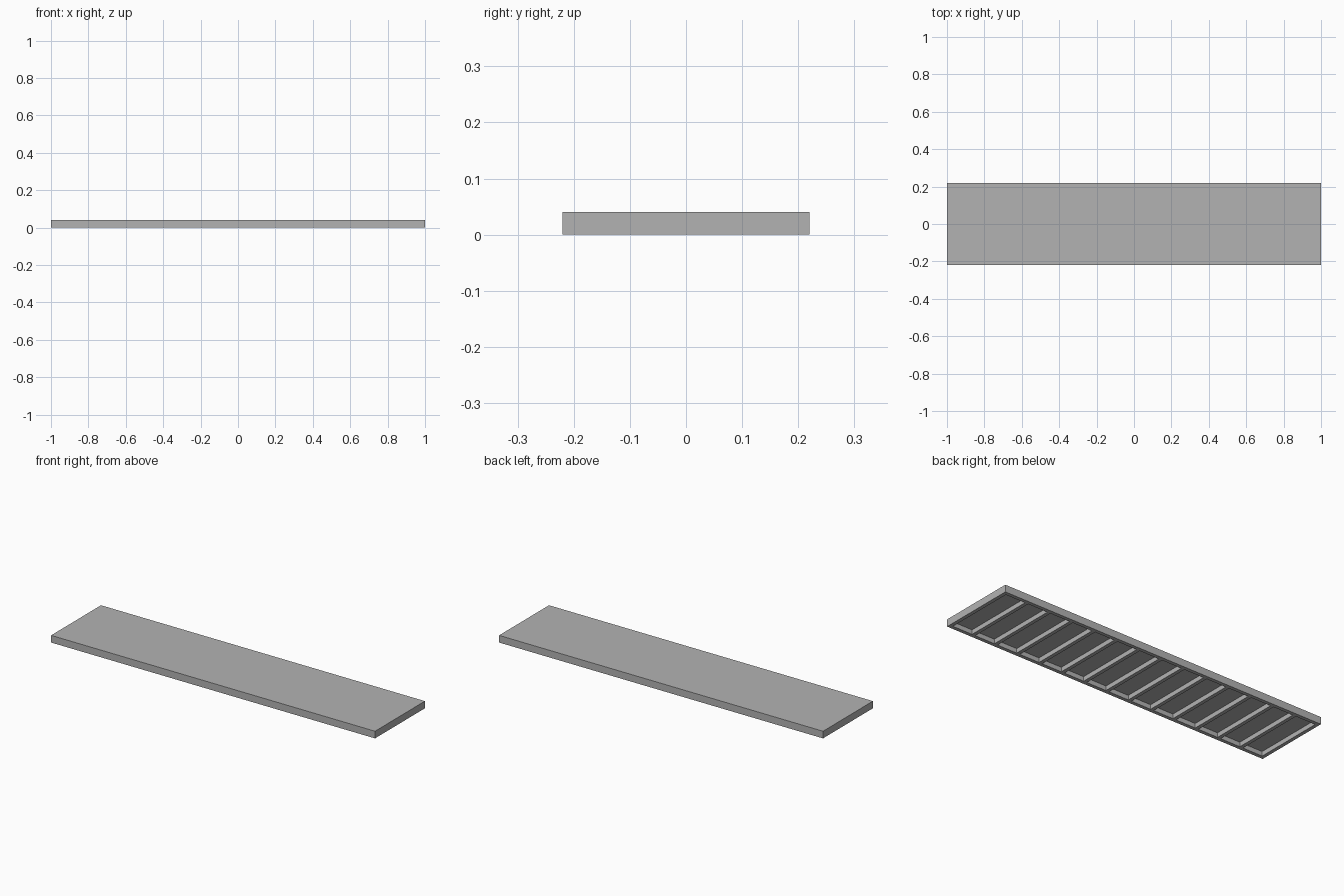
import bpy, bmesh
from mathutils import Matrix

if "Cube" in bpy.data.objects:
    bpy.data.objects.remove(bpy.data.objects["Cube"], do_unlink=True)

LENGTH, WIDTH, HEIGHT = 2.0, 0.44, 0.04
WALL, DEPTH, BAYS = 0.02, 0.025, 14
BAY = (LENGTH - WALL * (BAYS + 1)) / BAYS

grey = bpy.data.materials.new("mid_grey")
grey.use_nodes = True
colour = (0.45, 0.45, 0.45, 1)
grey.diffuse_color = colour
grey.node_tree.nodes["Principled BSDF"].inputs["Base Color"].default_value = colour

# Solid slab
bm = bmesh.new()
bmesh.ops.create_cube(bm, size=1, matrix=Matrix.Translation((0, 0, HEIGHT / 2))
                      @ Matrix.Diagonal((LENGTH, WIDTH, HEIGHT, 1)))
bm.normal_update()


def underside():
    return [f for f in bm.faces if f.normal.z < -0.5]


def cut_underside(point, normal):
    faces = underside()
    edges = {e for f in faces for e in f.edges}
    verts = {v for f in faces for v in f.verts}
    bmesh.ops.bisect_plane(bm, geom=faces + list(edges) + list(verts),
                           plane_co=point, plane_no=normal)
    bm.normal_update()


# Outline the rim and the cross ribs on the underside
inner = WIDTH / 2 - WALL
for y in (-inner, inner):
    cut_underside((0, y, 0), (0, 1, 0))
starts = [-LENGTH / 2 + WALL + i * (BAY + WALL) for i in range(BAYS)]
for x in starts:
    cut_underside((x, 0, 0), (1, 0, 0))
    cut_underside((x + BAY, 0, 0), (1, 0, 0))

# Sink the bays between the ribs
bays = []
for f in underside():
    c = f.calc_center_median()
    if abs(c.y) < inner and any(x < c.x < x + BAY for x in starts):
        bays.append(f)
bmesh.ops.inset_individual(bm, faces=bays, thickness=0, depth=-DEPTH)
bm.normal_update()

mesh = bpy.data.meshes.new("ribbed_panel")
bm.to_mesh(mesh)
bm.free()
mesh.materials.append(grey)
panel = bpy.data.objects.new("ribbed_panel", mesh)
bpy.context.collection.objects.link(panel)
